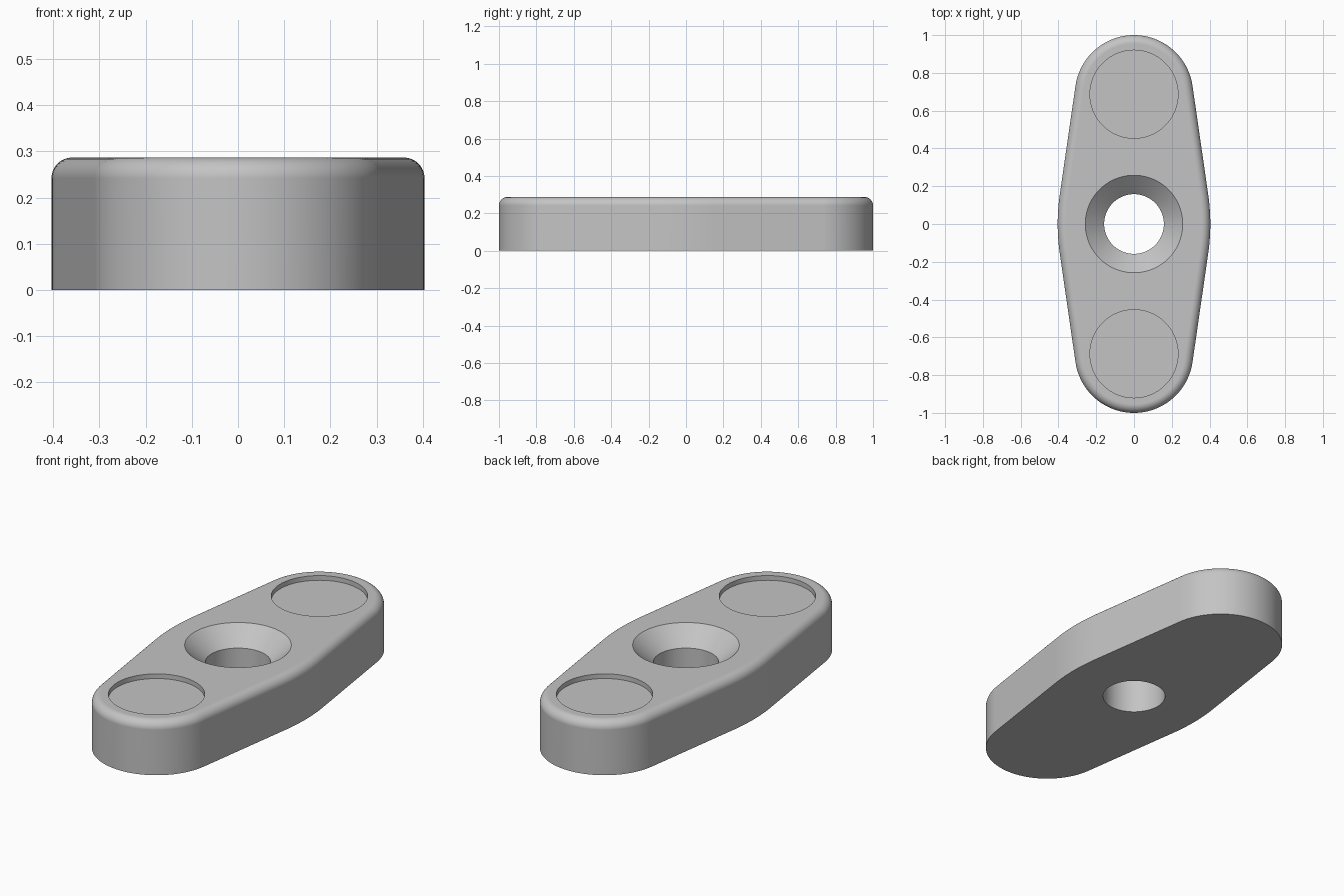
import bpy, bmesh, math

if "Cube" in bpy.data.objects:
    bpy.data.objects.remove(bpy.data.objects["Cube"])

HEIGHT, FILLET = 0.287, 0.045
HALF_WIDTH, SIDE_R = 0.404, 1.1        # waist half width and side arc radius
END_Y, END_R = 0.687, 0.313            # rounded end centre and radius
POCKET_R, POCKET_DEPTH = 0.233, 0.025
HOLE_R, SINK_R, SINK_DEPTH = 0.158, 0.258, 0.09

grey = bpy.data.materials.new("light grey")
grey.use_nodes = True
grey.diffuse_color = (0.55, 0.55, 0.55, 1)
grey.node_tree.nodes["Principled BSDF"].inputs["Base Color"].default_value = grey.diffuse_color


def arc(cx, cy, r, start, end, steps):
    angles = [start + (end - start) * i / steps for i in range(steps + 1)]
    return [(cx + r * math.cos(a), cy + r * math.sin(a)) for a in angles]


def outline(inset):
    """Closed outline of tangent arcs, moved inwards by inset."""
    side_x = HALF_WIDTH - SIDE_R
    tilt = (math.asin((SIDE_R - END_R) / math.hypot(side_x, END_Y))
            - math.atan2(-side_x, END_Y))
    half = (arc(side_x, 0, SIDE_R - inset, -tilt, tilt, 12)
            + arc(0, END_Y, END_R - inset, tilt, math.pi - tilt, 48))
    return half + [(-x, -y) for x, y in half]


def circle(r, cy=0):
    return arc(0, cy, r, 0, math.tau, 96)[:-1]


def loft(bm, sections):
    """Closed solid through (outline, z) sections, from bottom to top."""
    rings = [[bm.verts.new((x, y, z)) for x, y in pts] for pts, z in sections]
    for low, high in zip(rings, rings[1:]):
        for i in range(len(low)):
            bm.faces.new((low[i - 1], low[i], high[i], high[i - 1]))
    bm.faces.new(reversed(rings[0]))
    bm.faces.new(rings[-1])


def make_object(name, solids):
    bm = bmesh.new()
    for sections in solids:
        loft(bm, sections)
    mesh = bpy.data.meshes.new(name)
    bm.to_mesh(mesh)
    bm.free()
    mesh.materials.append(grey)
    obj = bpy.data.objects.new(name, mesh)
    bpy.context.collection.objects.link(obj)
    return obj


# Body with a rounded top rim
rim = [(FILLET * (1 - math.cos(a)), HEIGHT - FILLET * (1 - math.sin(a)))
       for a in (math.pi / 2 * i / 8 for i in range(9))]
body = make_object("mounting_plate", [[(outline(0), 0)] + [(outline(d), z) for d, z in rim]])

# Cutters: countersunk through hole and two shallow round pockets
over = 0.1
slope = (SINK_R - HOLE_R) / SINK_DEPTH
hole = [(circle(HOLE_R), -over), (circle(HOLE_R), HEIGHT - SINK_DEPTH),
        (circle(SINK_R + over * slope), HEIGHT + over)]
pockets = [[(circle(POCKET_R, side * END_Y), HEIGHT - POCKET_DEPTH),
            (circle(POCKET_R, side * END_Y), HEIGHT + over)] for side in (-1, 1)]

bpy.ops.object.select_all(action="DESELECT")
body.select_set(True)
bpy.context.view_layer.objects.active = body
for name, solid in [("hole_cutter", hole), ("front_pocket_cutter", pockets[0]),
                    ("back_pocket_cutter", pockets[1])]:
    cutter = make_object(name, [solid])
    cutter.hide_render = True
    cut = body.modifiers.new(name, "BOOLEAN")
    cut.operation, cut.solver, cut.object = "DIFFERENCE", "EXACT", cutter
    bpy.ops.object.modifier_apply(modifier=cut.name)
    bpy.data.objects.remove(cutter)

# Smooth curved walls, crisp rims
bpy.ops.object.shade_smooth_by_angle(angle=math.radians(30))
weighted = body.modifiers.new("even_shading", "WEIGHTED_NORMAL")
weighted.keep_sharp = True
